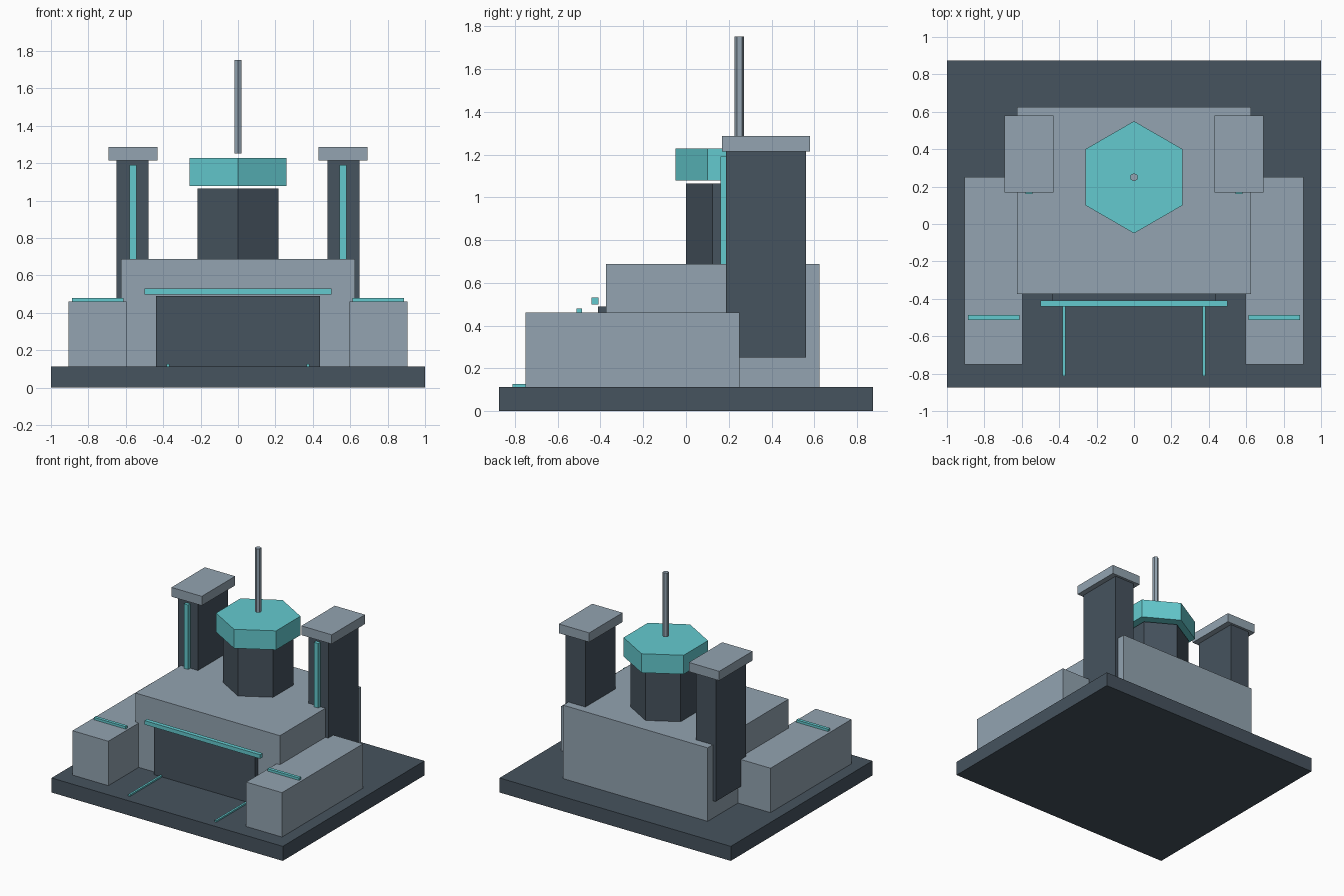
import bpy, bmesh, math
from mathutils import Matrix

if "Cube" in bpy.data.objects:
    bpy.data.objects.remove(bpy.data.objects["Cube"])


def material(name, r, g, b):
    def lin(c):
        c /= 255
        return c / 12.92 if c <= 0.04045 else ((c + 0.055) / 1.055) ** 2.4
    m = bpy.data.materials.new(name)
    m.diffuse_color = (lin(r), lin(g), lin(b), 1)
    m.use_nodes = True
    m.node_tree.nodes["Principled BSDF"].inputs["Base Color"].default_value = m.diffuse_color
    return m


DARK = material("dark slate", 70, 83, 94)
GREY = material("light steel grey", 147, 164, 177)
TEAL = material("bright teal", 100, 202, 207)


def finish(name, bm, mat):
    me = bpy.data.meshes.new(name)
    bm.to_mesh(me)
    bm.free()
    me.materials.append(mat)
    ob = bpy.data.objects.new(name, me)
    bpy.context.collection.objects.link(ob)
    return ob


def box(name, x, y, z, mat):
    """Box from (min, max) ranges."""
    bm = bmesh.new()
    bmesh.ops.create_cube(bm, size=1)
    for v in bm.verts:
        v.co = [r[0] if c < 0 else r[1] for c, r in zip(v.co, (x, y, z))]
    return finish(name, bm, mat)


def pair(name, x, y, z, mat):
    """Box on the right and its mirror on the left."""
    box(name + "_right", x, y, z, mat)
    box(name + "_left", (-x[1], -x[0]), y, z, mat)


def hexagon(name, radius, z, mat):
    """Upright six-sided prism with corners facing front and back."""
    bm = bmesh.new()
    bmesh.ops.create_cone(bm, cap_ends=True, segments=6, radius1=radius,
                          radius2=radius, depth=z[1] - z[0])
    # put a corner exactly on the y axis
    bm.verts.ensure_lookup_table()
    a = math.atan2(bm.verts[0].co.y, bm.verts[0].co.x)
    bmesh.ops.rotate(bm, verts=bm.verts[:], cent=(0, 0, 0),
                     matrix=Matrix.Rotation(math.pi / 2 - a, 3, 'Z'))
    bmesh.ops.translate(bm, verts=bm.verts[:], vec=(0, 0.25, (z[0] + z[1]) / 2))
    return finish(name, bm, mat)


# ground slab and main hall
box("base_slab", (-1, 1), (-0.875, 0.875), (0, 0.1135), DARK)
box("main_hall", (-0.625, 0.625), (-0.375, 0.625), (0.1125, 0.6875), GREY)

# entrance door, light bar above it and guide lines on the floor
box("entrance_door", (-0.4375, 0.4375), (-0.4125, -0.35), (0.1125, 0.489), DARK)
box("door_light_bar", (-0.5, 0.5), (-0.441, -0.409), (0.499, 0.53), TEAL)
pair("floor_guide", (0.367, 0.383), (-0.8125, -0.4125), (0.1125, 0.1255), TEAL)

# side wings with a stripe on the roof
pair("side_wing", (0.596, 0.906), (-0.75, 0.25), (0.1125, 0.4605), GREY)
pair("wing_stripe", (0.6125, 0.8875), (-0.5125, -0.4875), (0.4605, 0.479), TEAL)

# towers with cap and front light strip
pair("tower", (0.4775, 0.65), (0.1875, 0.5605), (0.25, 1.2145), DARK)
pair("tower_cap", (0.431, 0.693), (0.168, 0.58), (1.2145, 1.287), GREY)
pair("tower_light", (0.544, 0.581), (0.161, 0.19), (0.44, 1.191), TEAL)

# central hexagonal turret, its floating cap and mast
hexagon("turret", 0.25, (0.6875, 1.064), DARK)
hexagon("turret_cap", 0.3, (1.0795, 1.228), TEAL)
hexagon("mast", 0.022, (1.2525, 1.7515), GREY)
